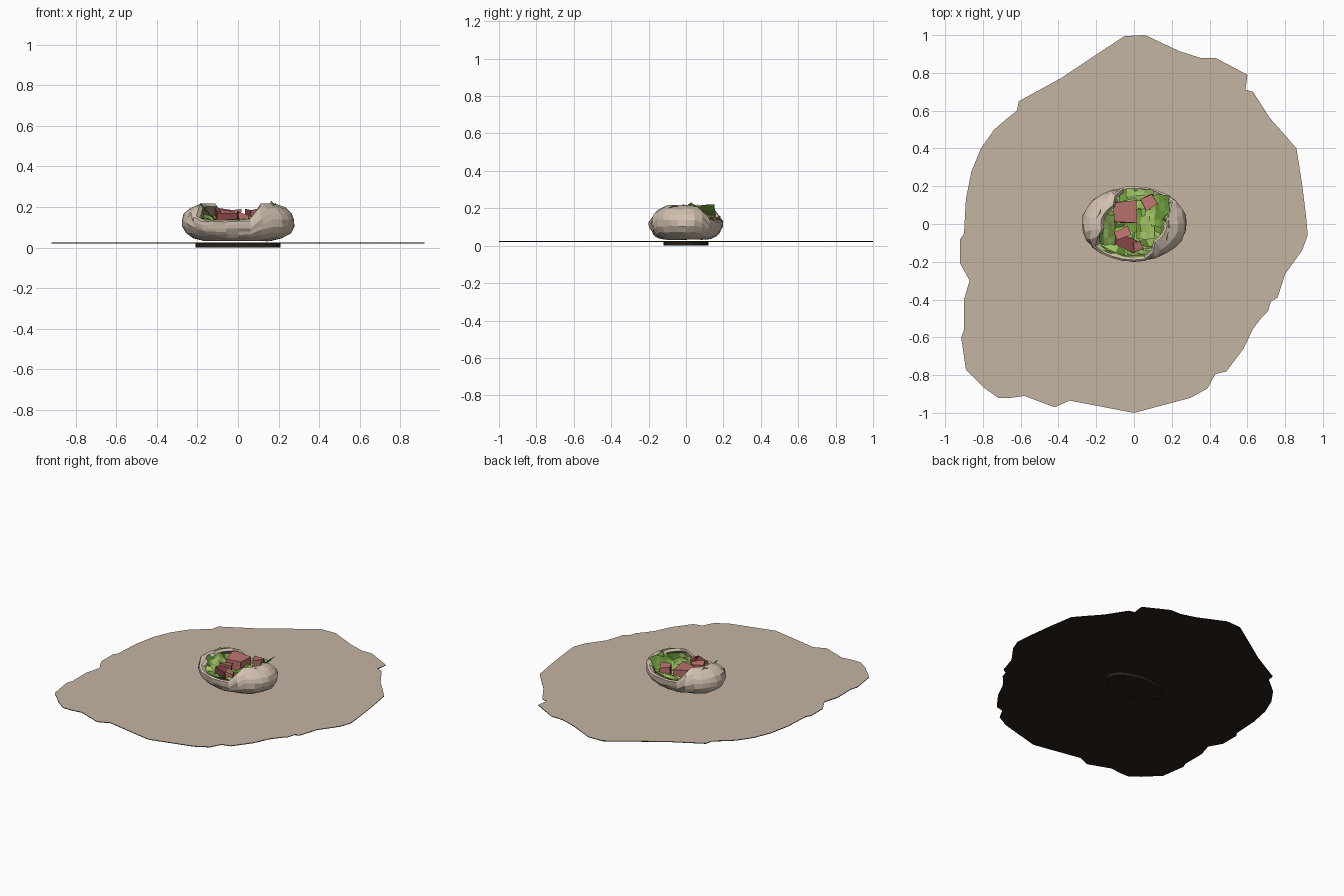
import bpy, math, random
from mathutils import Vector

if "Cube" in bpy.data.objects:
    bpy.data.objects.remove(bpy.data.objects["Cube"])
random.seed(4)


def material(name, col):
    m = bpy.data.materials.new(name)
    m.diffuse_color = (*col, 1)
    m.use_nodes = True
    m.node_tree.nodes["Principled BSDF"].inputs["Base Color"].default_value = m.diffuse_color
    return m


SHEET = material("paper tan", (0.56, 0.46, 0.36))
DARK = material("dark brown", (0.022, 0.015, 0.009))
BREAD = material("bread", (0.64, 0.53, 0.43))
CRUMB = material("bread inside", (0.42, 0.32, 0.25))
GREEN = material("light lettuce", (0.36, 0.56, 0.13))
DEEP = material("deep lettuce", (0.17, 0.36, 0.05))
PINK = material("meat", (0.50, 0.17, 0.16))
RED = material("dark meat", (0.25, 0.06, 0.06))


def make(name, verts, faces, mats, rule=None):
    me = bpy.data.meshes.new(name)
    me.from_pydata([tuple(v) for v in verts], [], faces)
    for m in mats:
        me.materials.append(m)
    me.update()
    if rule:
        for p in me.polygons:
            p.material_index = rule(p)
    ob = bpy.data.objects.new(name, me)
    bpy.context.collection.objects.link(ob)
    return ob


def slab(name, outline, z0, z1, mats, rule):
    n = len(outline)
    v = [(x, y, z0) for x, y in outline] + [(x, y, z1) for x, y in outline]
    f = [tuple(range(n - 1, -1, -1)), tuple(range(n, 2 * n))]
    f += [(i, (i + 1) % n, n + (i + 1) % n, n + i) for i in range(n)]
    return make(name, v, f, mats, rule)


def loft(rings):
    """Quads between equal rings, fans over both ends are left to the caller."""
    n = len(rings[0])
    v = [p for r in rings for p in r]
    f = [(k * n + i, k * n + (i + 1) % n, (k + 1) * n + (i + 1) % n, (k + 1) * n + i)
         for k in range(len(rings) - 1) for i in range(n)]
    return v, f


def jit(s):
    return random.uniform(-s, s)


# ragged paper sheet: tan above, dark below
outline = [(.92, -.06), (.91, .05), (.89, .21), (.86, .40), (.80, .47), (.72, .56), (.63, .70),
           (.59, .71), (.60, .79), (.43, .88), (.35, .88), (.24, .915), (.06, 1), (-.05, .995),
           (-.21, .89), (-.39, .77), (-.61, .65), (-.62, .60), (-.67, .56), (-.74, .50),
           (-.81, .40), (-.86, .28), (-.89, .13), (-.90, -.05), (-.92, -.08), (-.92, -.21),
           (-.87, -.30), (-.90, -.40), (-.90, -.56), (-.915, -.60), (-.89, -.77), (-.79, -.87),
           (-.72, -.92), (-.65, -.92), (-.58, -.91), (-.42, -.97), (-.34, -.935), (0, -1),
           (.30, -.92), (.39, -.87), (.43, -.795), (.49, -.78), (.58, -.66), (.63, -.555),
           (.68, -.49), (.71, -.46), (.725, -.41), (.76, -.39), (.80, -.265), (.89, -.14)]
slab("paper_sheet", outline, .021, .025, [SHEET, DARK], lambda p: 0 if p.normal.z > .5 else 1)

# dark oval foot under the sheet
oval = [(.21 * math.cos(i * math.tau / 28), .12 * math.sin(i * math.tau / 28)) for i in range(28)]
slab("oval_foot", oval, 0, .021, [DARK], None)

# bread pocket: lemon-shaped shell, high lips at both ends, low rims at the sides
N = 28
ANG = [i * math.tau / N for i in range(N)]


def lip(a):
    t = min(1, max(0, (abs(math.cos(a + .3)) - .45) / .4))
    return math.radians(2 + 62 * t * t * (3 - 2 * t))


def point(a, phi, k=1.0):
    r = k * math.sqrt(math.cos(phi))
    return Vector((.28 * r * math.cos(a), .2 * r * math.sin(a), .125 + .098 * k * math.sin(phi)))


rings = []
for j in range(8):                                   # outer skin
    t = j / 7
    ring = []
    for a in ANG:
        phi = math.radians(-70) * (1 - t) + lip(a) * t
        s = 0.004 if 0 < j < 7 else 0.002
        ring.append(point(a, phi) + Vector((jit(s), jit(s), jit(s))))
    rings.append(ring)
rings.append([point(a, lip(a), .95) + Vector((0, 0, .008)) for a in ANG])   # rounded rim
for t in (1, .6, .25):                               # inner wall
    rings.append([point(a, math.radians(-50) * (1 - t) + lip(a) * t, .87) for a in ANG])
v, f = loft(rings)
f.append(tuple(range(N - 1, -1, -1)))
last = len(v) - N
f.append(tuple(range(last, last + N)))
inner = 9 * N
make("bread_pocket", v, f, [BREAD, CRUMB], lambda p: 1 if min(p.vertices) >= inner else 0)

# crumpled lettuce lining that climbs the walls
rings = []
for k, (s, up) in enumerate([(.2, 0), (.45, 0), (.68, .02), (.84, .3), (.86, 1.0), (.90, 1.12)]):
    ring = []
    for i, a in enumerate(ANG):
        climb = .45 + .55 * max(0, math.cos(a - .45)) if math.cos(a) > 0 else .6 + .2 * math.sin(a * 5)
        phi = lip(a) * climb
        wall = point(a, phi, s)
        z = .115 + (wall.z + .006 - .115) * up
        wave = .010 * math.sin(i * 2.3 + k)
        ring.append(Vector((wall.x + jit(.005), wall.y + jit(.005), z + wave + jit(.005))))
    rings.append(ring)
v, f = loft(rings)
f.append(tuple(range(N)))
make("lettuce_lining", v, f, [GREEN, DEEP],
     lambda p: 1 if p.center.x > .13 or (p.index * 7) % 5 == 0 else 0)


# loose crumpled leaves
def leaf(name, c, sx, sy, tilt, mats):
    m = 5
    v = []
    for j in range(m):
        for i in range(m):
            x, y = i / (m - 1) - .5, j / (m - 1) - .5
            v.append((c[0] + sx * x + jit(.005), c[1] + sy * y + jit(.005),
                      c[2] + tilt * x + .008 * math.sin(i * 2 + j * 1.7) + jit(.004)))
    f = [(j * m + i, j * m + i + 1, (j + 1) * m + i + 1, (j + 1) * m + i)
         for j in range(m - 1) for i in range(m - 1)]
    make(name, v, f, mats, lambda p: 1 if p.index % 4 == 0 else 0)


leaf("right_leaf", (.135, .07, .175), .10, .17, .08, [DEEP, GREEN])
leaf("centre_leaf", (.06, .0, .145), .10, .16, .01, [GREEN, DEEP])
leaf("left_leaf", (-.14, -.03, .165), .08, .16, -.08, [GREEN, DEEP])
leaf("back_leaf", (.01, .15, .14), .18, .06, .02, [GREEN, DEEP])
leaf("front_leaf", (.03, -.14, .135), .14, .05, .01, [GREEN, DEEP])


# meat chunks: skewed blocks
def chunk(name, c, size, turn, mats):
    v = []
    for z in (-.5, .5):
        for x, y in ((-.5, -.5), (.5, -.5), (.5, .5), (-.5, .5)):
            px, py = x * size[0], y * size[1]
            v.append((c[0] + px * math.cos(turn) - py * math.sin(turn) + jit(.008),
                      c[1] + px * math.sin(turn) + py * math.cos(turn) + jit(.008),
                      c[2] + z * size[2] + (jit(.016) if z > 0 else 0)))
    f = [(3, 2, 1, 0), (4, 5, 6, 7), (0, 1, 5, 4), (1, 2, 6, 5), (2, 3, 7, 6), (3, 0, 4, 7)]
    make(name, v, f, mats, lambda p: 1 if p.normal.x < -.5 else 0)


chunk("big_meat", (-.05, .065, .145), (.12, .11, .08), .05, [PINK, RED])
chunk("back_meat", (.075, .115, .155), (.07, .06, .07), .5, [PINK, RED])
chunk("front_meat", (-.04, -.10, .14), (.12, .06, .06), -.4, [RED, PINK])
chunk("small_meat", (-.06, -.05, .15), (.07, .04, .06), .5, [PINK, RED])
chunk("side_meat", (.02, -.12, .14), (.05, .05, .06), .3, [PINK, RED])
